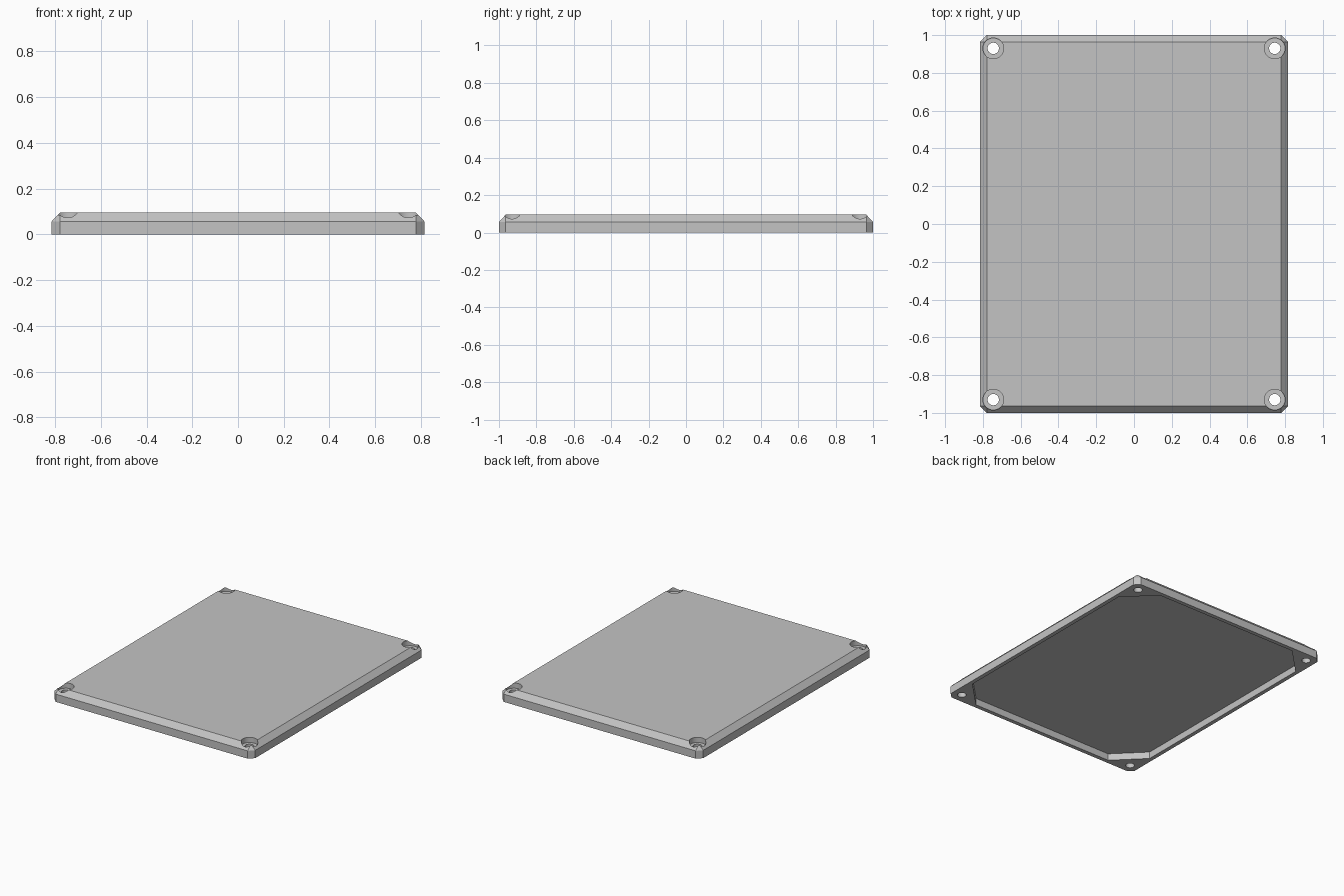
import bpy
import bmesh

if "Cube" in bpy.data.objects:
    bpy.data.objects.remove(bpy.data.objects["Cube"], do_unlink=True)

HALF_X, HALF_Y, HEIGHT = 0.815, 1.0, 0.095
CHAMFER, SHOULDER = 0.036, 0.057
WALL, CAVITY, GUSSET = 0.03, 0.05, 0.2
HOLE_X, HOLE_Y = 0.745, 0.93

grey = bpy.data.materials.new("light_grey")
grey.use_nodes = True
grey.diffuse_color = (0.55, 0.55, 0.55, 1)
grey.node_tree.nodes["Principled BSDF"].inputs["Base Color"].default_value = grey.diffuse_color


def make_object(name, bm):
    mesh = bpy.data.meshes.new(name)
    bm.to_mesh(mesh)
    bm.free()
    mesh.materials.append(grey)
    obj = bpy.data.objects.new(name, mesh)
    bpy.context.scene.collection.objects.link(obj)
    return obj


def octagon(hx, hy, cut, z):
    """Rectangle with clipped corners at height z."""
    corners = [(hx, hy - cut), (hx - cut, hy), (cut - hx, hy), (-hx, hy - cut),
               (-hx, cut - hy), (cut - hx, -hy), (hx - cut, -hy), (hx, cut - hy)]
    return [(x, y, z) for x, y in corners]


def prism(name, hx, hy, cut, z0, z1):
    bm = bmesh.new()
    low = [bm.verts.new(p) for p in octagon(hx, hy, cut, z0)]
    high = [bm.verts.new(p) for p in octagon(hx, hy, cut, z1)]
    bm.faces.new(low[::-1])
    bm.faces.new(high)
    for i in range(8):
        j = (i + 1) % 8
        bm.faces.new((low[i], low[j], high[j], high[i]))
    return make_object(name, bm)


def cut_with(target, cutter):
    cutter.hide_render = True
    mod = target.modifiers.new(cutter.name, "BOOLEAN")
    mod.operation, mod.solver, mod.object = "DIFFERENCE", "EXACT", cutter
    bpy.context.view_layer.objects.active = target
    bpy.ops.object.modifier_apply(modifier=mod.name)
    bpy.data.objects.remove(cutter, do_unlink=True)


# Lid body: hull of the clipped outline and the smaller top rectangle
bm = bmesh.new()
points = octagon(HALF_X, HALF_Y, CHAMFER, 0) + octagon(HALF_X, HALF_Y, CHAMFER, SHOULDER)
points += [(sx * (HALF_X - CHAMFER), sy * (HALF_Y - CHAMFER), HEIGHT)
           for sx in (-1, 1) for sy in (-1, 1)]
for p in points:
    bm.verts.new(p)
bmesh.ops.convex_hull(bm, input=bm.verts[:])
bmesh.ops.dissolve_limit(bm, angle_limit=0.01, verts=bm.verts[:], edges=bm.edges[:])
bmesh.ops.recalc_face_normals(bm, faces=bm.faces[:])
lid = make_object("lid", bm)

# Hollow underside, leaving solid corner gussets
cut_with(lid, prism("cavity", HALF_X - WALL, HALF_Y - WALL, GUSSET, -0.05, CAVITY))


# Counterbored screw holes in the four corners
def hole_cutter(name, radius, z0, z1):
    bm = bmesh.new()
    for sx in (-1, 1):
        for sy in (-1, 1):
            ring = bmesh.ops.create_cone(bm, cap_ends=True, segments=40, radius1=radius,
                                         radius2=radius, depth=z1 - z0)["verts"]
            bmesh.ops.translate(bm, verts=ring, vec=(sx * HOLE_X, sy * HOLE_Y, (z0 + z1) / 2))
    return make_object(name, bm)


cut_with(lid, hole_cutter("screw_holes", 0.03, -0.05, 0.2))
cut_with(lid, hole_cutter("counterbores", 0.055, 0.057, 0.2))

# Smooth bores with crisp chamfers
bpy.ops.object.select_all(action="DESELECT")
lid.select_set(True)
bpy.context.view_layer.objects.active = lid
bpy.ops.object.shade_smooth_by_angle(angle=0.35)
